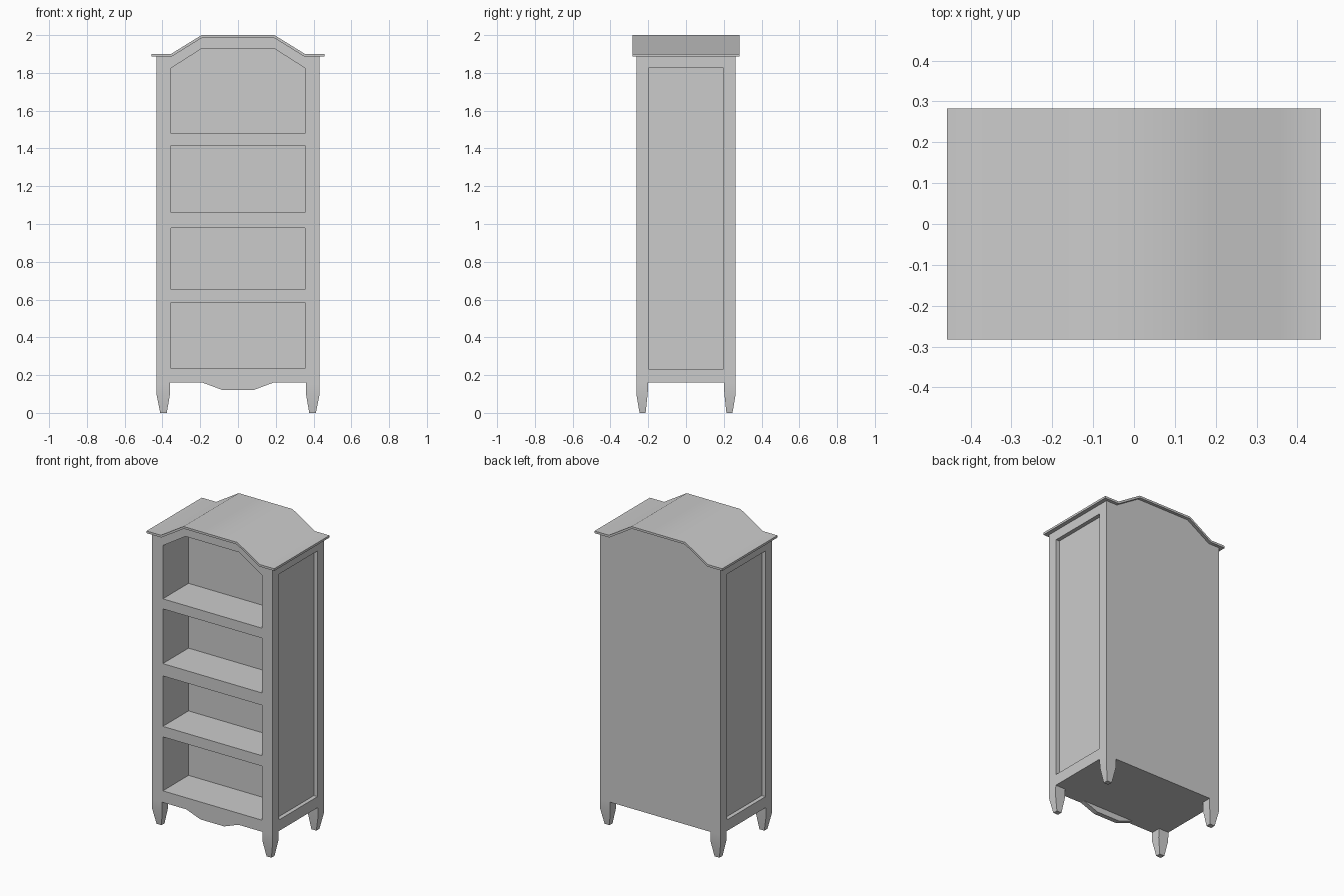
import bpy, bmesh

if "Cube" in bpy.data.objects:
    bpy.data.objects.remove(bpy.data.objects["Cube"])

W, D = 0.432, 0.263      # half width and half depth of the carcass
BASE = 0.16              # underside height


def make_object(name, bm):
    bmesh.ops.recalc_face_normals(bm, faces=bm.faces)
    mesh = bpy.data.meshes.new(name)
    bm.to_mesh(mesh)
    bm.free()
    ob = bpy.data.objects.new(name, mesh)
    bpy.context.collection.objects.link(ob)
    return ob


def prism(name, profile, y0, y1):
    """Extrude an (x, z) outline from y0 to y1."""
    bm = bmesh.new()
    face = bm.faces.new([bm.verts.new((x, y0, z)) for x, z in profile])
    ext = bmesh.ops.extrude_face_region(bm, geom=[face])["geom"]
    verts = [g for g in ext if isinstance(g, bmesh.types.BMVert)]
    bmesh.ops.translate(bm, verts=verts, vec=(0, y1 - y0, 0))
    return make_object(name, bm)


def mirrored(half):
    """Complete a left-to-centre outline across x = 0."""
    return half + [(-x, z) for x, z in reversed(half)]


def rect(x0, x1, z0, z1):
    return [(x0, z0), (x1, z0), (x1, z1), (x0, z1)]


def cut(target, cutter):
    mod = target.modifiers.new("cut", 'BOOLEAN')
    mod.operation = 'DIFFERENCE'
    mod.solver = 'EXACT'
    mod.object = cutter
    bpy.context.view_layer.objects.active = target
    bpy.ops.object.modifier_apply(modifier=mod.name)
    bpy.data.objects.remove(cutter)


# carcass with arched top
carcass = prism("carcass", mirrored([(-W, BASE), (-W, 1.892), (-0.357, 1.892), (-0.193, 1.992)]), -D, D)

# three square shelf openings and the arched top one
for z0, z1 in [(0.235, 0.585), (0.653, 0.98), (1.06, 1.415)]:
    cut(carcass, prism("shelf_cutter", rect(-0.355, 0.355, z0, z1), -0.4, 0.0))
arch = mirrored([(-0.355, 1.48), (-0.355, 1.825), (-0.193, 1.928)])
cut(carcass, prism("arch_cutter", arch, -0.4, 0.0))

# recessed side panels
for s in (-1, 1):
    cut(carcass, prism("panel_cutter", rect(s * (W - 0.026), s * 0.6, 0.232, 1.825), -0.198, 0.198))

# crown moulding following the arch
top = [(-0.458, 1.900), (-0.355, 1.900), (-0.193, 2.0)]
under = [(-0.458, 1.886), (-0.352, 1.886), (-0.190, 1.986)]
crown = prism("crown", mirrored(top) + list(reversed(mirrored(under))), -0.283, 0.283)

# shaped apron under the front
prism("front_apron", mirrored([(-0.187, BASE), (-0.085, 0.122)]), -D, -D + 0.03)


# tapered square legs
def leg(name, sx, sy):
    bm = bmesh.new()
    rings = []
    for z, xo, xi, yo, yi in [(BASE, W, 0.36, D, 0.2),
                              (0.10, W, 0.36, D, 0.203),
                              (0.0, 0.412, 0.377, 0.246, 0.214)]:
        rings.append([bm.verts.new((sx * x, sy * y, z))
                      for x, y in [(xo, yo), (xi, yo), (xi, yi), (xo, yi)]])
    for a, b in zip(rings, rings[1:]):
        for i in range(4):
            j = (i + 1) % 4
            bm.faces.new((a[i], a[j], b[j], b[i]))
    bm.faces.new(rings[0])
    bm.faces.new(rings[-1])
    return make_object(name, bm)


legs = [leg(f"{fb}_{side}_leg", sx, sy)
        for fb, sy in (("front", -1), ("back", 1))
        for side, sx in (("left", -1), ("right", 1))]

# soft shading on the crown and legs
bpy.ops.object.select_all(action='DESELECT')
for ob in [crown] + legs:
    ob.select_set(True)
bpy.context.view_layer.objects.active = crown
bpy.ops.object.shade_smooth_by_angle(angle=0.7)
